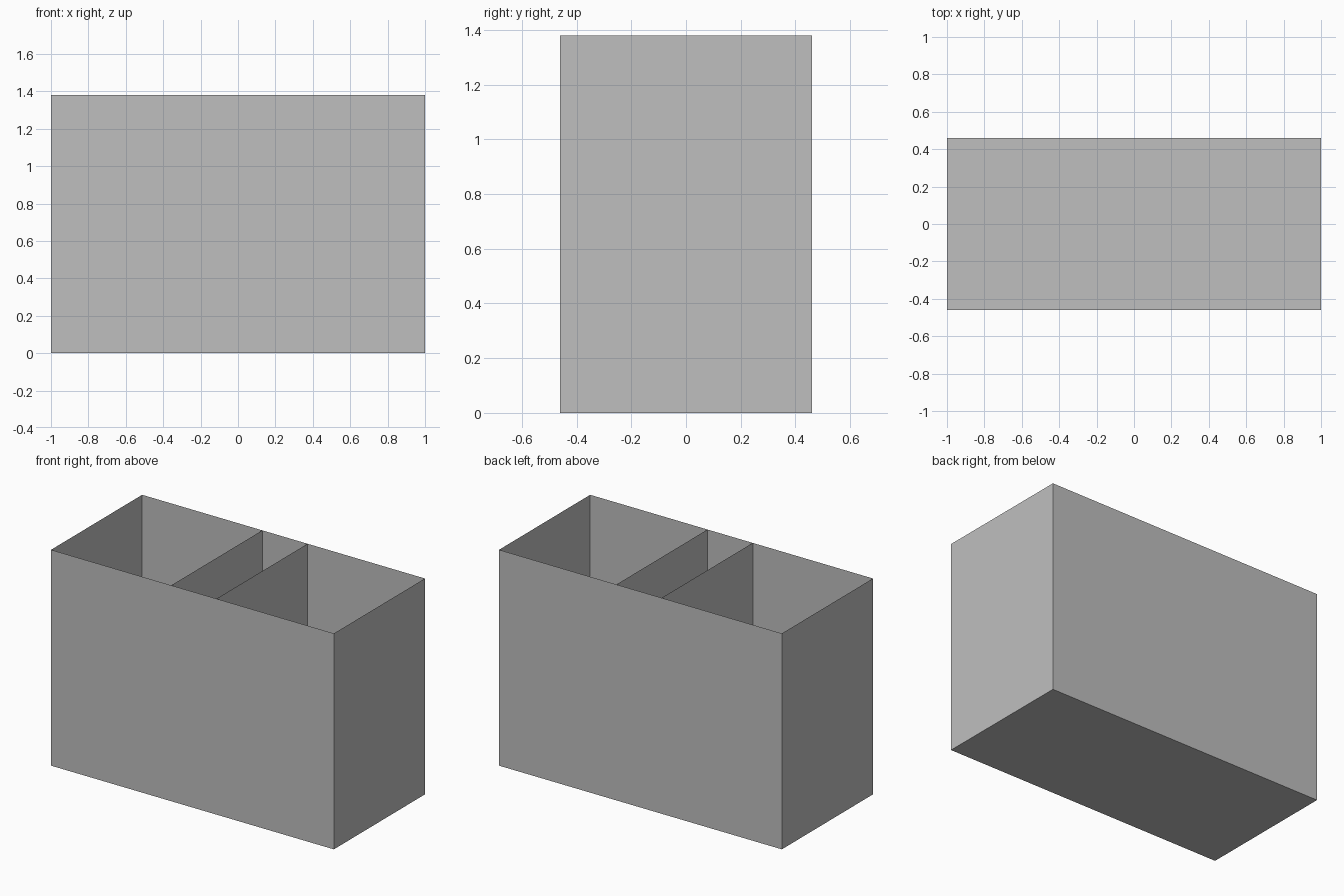
import bpy

if "Cube" in bpy.data.objects:
    bpy.data.objects.remove(bpy.data.objects["Cube"])

W, D, H = 1.0, 0.46, 1.38   # half width, half depth, height

grey = bpy.data.materials.new("plain_grey")
grey.diffuse_color = (0.52, 0.52, 0.52, 1)
grey.use_nodes = True
grey.node_tree.nodes["Principled BSDF"].inputs["Base Color"].default_value = grey.diffuse_color


def sheet(name, corners):
    """One thin flat panel from its four corners."""
    mesh = bpy.data.meshes.new(name)
    mesh.from_pydata(corners, [], [tuple(range(len(corners)))])
    mesh.materials.append(grey)
    obj = bpy.data.objects.new(name, mesh)
    bpy.context.collection.objects.link(obj)
    return obj


def cross_panel(name, x, side=1):
    """Upright panel across the depth, facing +x or -x."""
    y = D * side
    return sheet(name, [(x, -y, 0), (x, y, 0), (x, y, H), (x, -y, H)])


# Floor of the open-topped bin
sheet("floor", [(-W, D, 0), (W, D, 0), (W, -D, 0), (-W, -D, 0)])

# Long walls
for name, s in (("front_wall", 1), ("back_wall", -1)):
    sheet(name, [(-W * s, -D * s, 0), (W * s, -D * s, 0),
                 (W * s, -D * s, H), (-W * s, -D * s, H)])

# End walls
cross_panel("right_wall", W)
cross_panel("left_wall", -W, -1)

# Inner dividers
cross_panel("left_divider", -0.15)
cross_panel("right_divider", 0.17)
